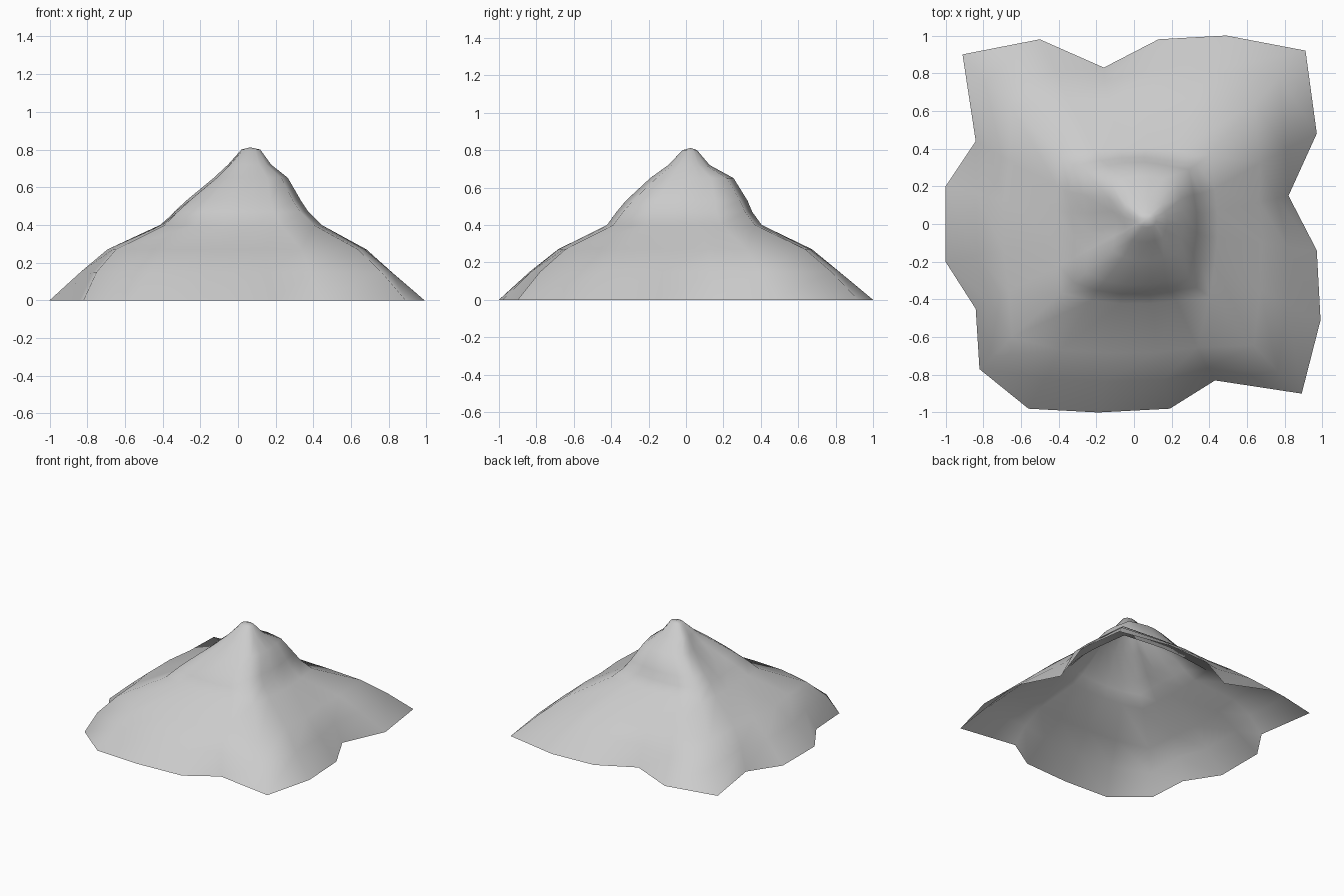
import bpy, bmesh, math

if "Cube" in bpy.data.objects:
    bpy.data.objects.remove(bpy.data.objects["Cube"])

# Ragged foot outline, clockwise from the back left corner
FOOT = [(-.91, .9), (-.5, .98), (-.16, .83), (.13, .98), (.49, 1), (.91, .92),
        (.97, .48), (.82, .15), (.97, -.14), (.99, -.51), (.89, -.9),
        (.43, -.83), (.19, -.98), (-.19, -1), (-.56, -.98), (-.82, -.77),
        (-.84, -.45), (-1, -.2), (-1, .2), (-.84, .44)]

# Height, x min, x max, y min, y max, raggedness, corner rounding, gully depth
RINGS = [(.15, -.84, .83, -.84, .83, .45, .05, 0),
         (.27, -.70, .69, -.69, .68, .15, .06, 0),
         (.40, -.43, .45, -.43, .41, 0, .10, .03),
         (.47, -.37, .38, -.38, .36, 0, .12, .12),
         (.53, -.31, .34, -.33, .335, 0, .14, .22),
         (.65, -.16, .27, -.20, .26, 0, .18, .30),
         (.72, -.07, .18, -.10, .13, 0, .22, .15),
         (.80, .015, .12, -.02, .06, 0, .28, 0)]


def ring_point(p, ring):
    z, x0, x1, y0, y1, ragged, rounding, gully = ring
    m = max(abs(p[0]), abs(p[1]))
    sx, sy = p[0] / m, p[1] / m
    k = (1 - rounding * abs(sx * sy)) * (1 - ragged) + ragged * m
    # gully running down the left side
    away = math.cos(math.atan2(sy, sx) - math.radians(188))
    k *= 1 - gully * max(0, away) ** 8
    sx, sy = sx * k, sy * k
    return ((x0 + x1) / 2 + sx * (x1 - x0) / 2,
            (y0 + y1) / 2 + sy * (y1 - y0) / 2, z)


# Mountain shell, open underneath
bm = bmesh.new()
loops = [[bm.verts.new((x, y, 0)) for x, y in FOOT]]
for ring in RINGS:
    loops.append([bm.verts.new(ring_point(p, ring)) for p in FOOT])
n = len(FOOT)
for low, high in zip(loops, loops[1:]):
    for i in range(n):
        j = (i + 1) % n
        bm.faces.new((low[j], low[i], high[i], high[j]))

# Summit
peak = bm.verts.new((.065, .025, .812))
for i in range(n):
    bm.faces.new((loops[-1][(i + 1) % n], loops[-1][i], peak))

for f in bm.faces:
    f.smooth = True
mesh = bpy.data.meshes.new("mountain")
bm.to_mesh(mesh)
bm.free()
mountain = bpy.data.objects.new("mountain", mesh)
bpy.context.collection.objects.link(mountain)
